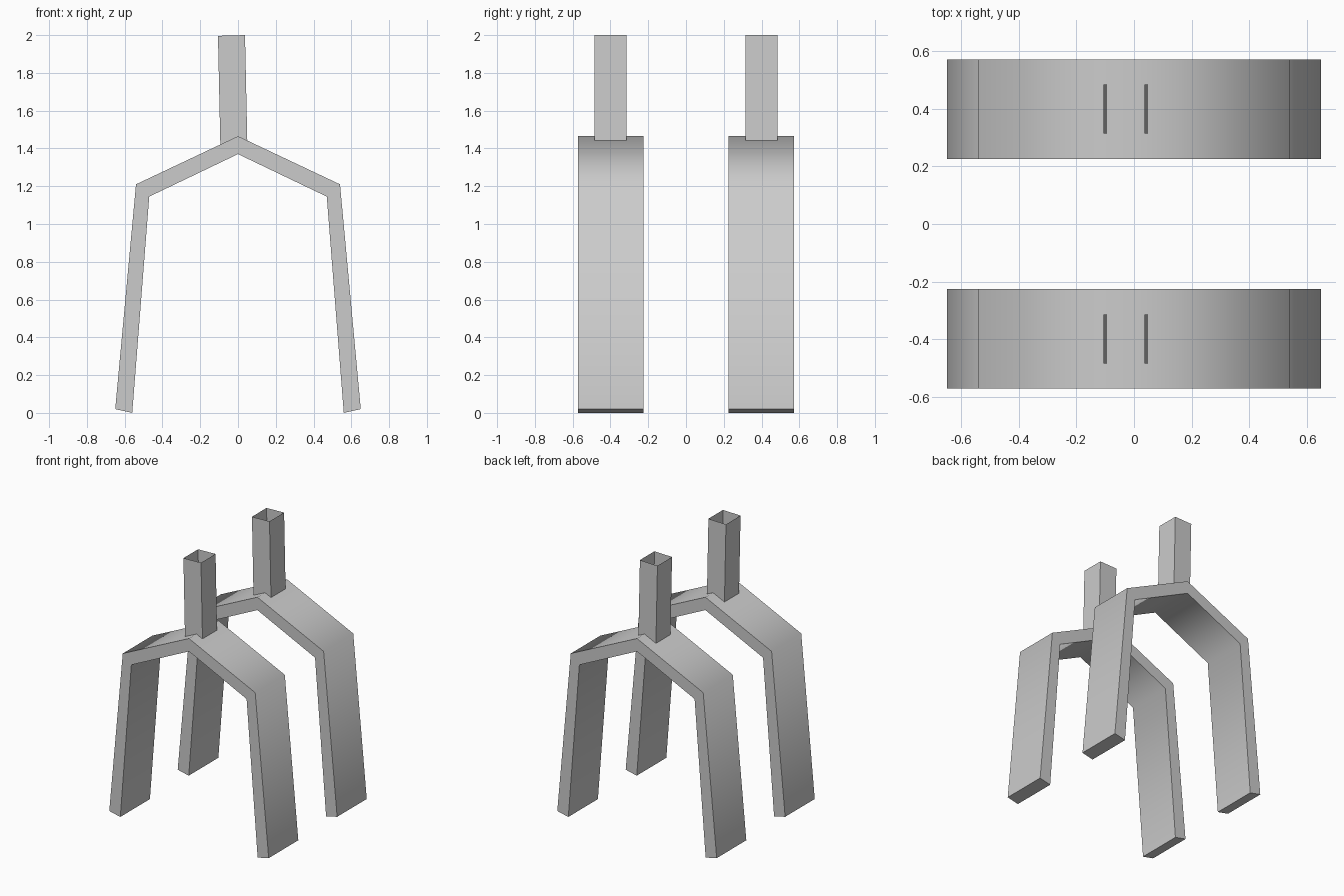
import bpy, bmesh, math

if "Cube" in bpy.data.objects:
    bpy.data.objects.remove(bpy.data.objects["Cube"])


def make_object(name, bm):
    bmesh.ops.recalc_face_normals(bm, faces=bm.faces[:])
    mesh = bpy.data.meshes.new(name)
    bm.to_mesh(mesh)
    bm.free()
    obj = bpy.data.objects.new(name, mesh)
    bpy.context.collection.objects.link(obj)
    return obj


def leg_frame(name, y0, y1):
    # Right half of the bent profile (x, z), mirrored across the ridge
    outer = [(0.65, 0.02), (0.54, 1.21)]
    inner = [(0.47, 1.145), (0.56, 0.0)]
    mir = lambda pts: [(-x, z) for x, z in reversed(pts)]
    outline = outer + [(0, 1.465)] + mir(outer) + mir(inner) + [(0, 1.37)] + inner
    # drop nothing: order is outer right to left, then inner left to right
    bm = bmesh.new()
    face = bm.faces.new([bm.verts.new((x, y0, z)) for x, z in outline])
    ext = bmesh.ops.extrude_face_region(bm, geom=[face], use_keep_orig=True)
    moved = [v for v in ext["geom"] if isinstance(v, bmesh.types.BMVert)]
    bmesh.ops.translate(bm, vec=(0, y1 - y0, 0), verts=moved)
    obj = make_object(name, bm)
    # Soft bends, sharp rims
    bpy.context.view_layer.objects.active = obj
    obj.select_set(True)
    bpy.ops.object.shade_smooth_by_angle(angle=math.radians(65))
    obj.select_set(False)


def socket_tube(name, y0, y1):
    # Thin, open square tube leaning slightly to the left
    bm = bmesh.new()
    lower = [(-0.093, 1.397), (0.05, 1.40)]
    upper = [(-0.106, 1.996), (0.037, 2.0)]
    rings = []
    for (xa, za), (xb, zb) in (lower, upper):
        rings.append([bm.verts.new(p) for p in
                      ((xa, y0, za), (xb, y0, zb), (xb, y1, zb), (xa, y1, za))])
    for i in range(4):
        j = (i + 1) % 4
        bm.faces.new((rings[0][i], rings[0][j], rings[1][j], rings[1][i]))
    make_object(name, bm)


# Front and back supports
for label, side in (("front", -1), ("back", 1)):
    leg_frame(label + "_leg_frame", *sorted((side * 0.226, side * 0.571)))
    socket_tube(label + "_socket_tube", *sorted((side * 0.314, side * 0.484)))
